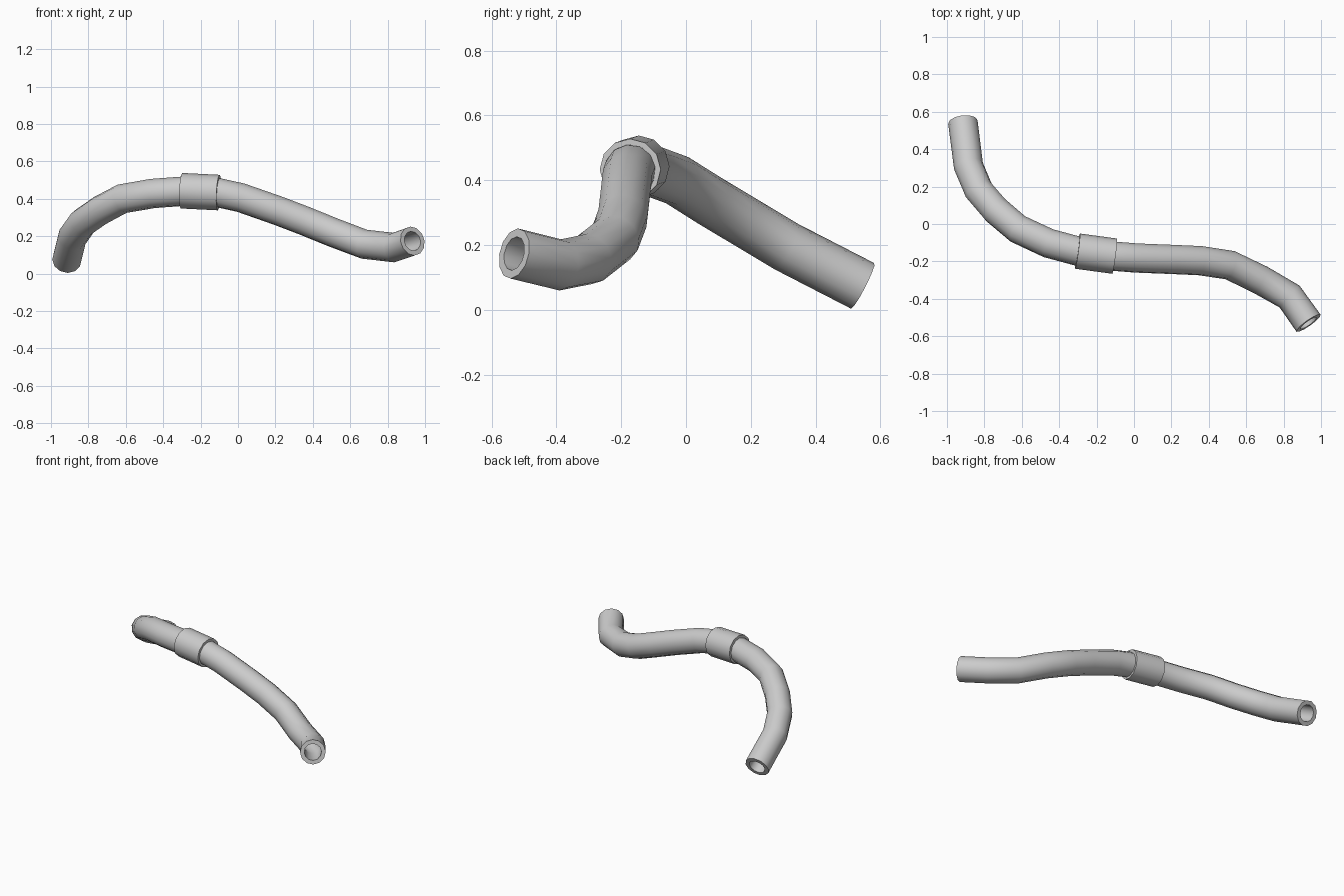
import bpy, bmesh, math
from mathutils import Vector

if "Cube" in bpy.data.objects:
    bpy.data.objects.remove(bpy.data.objects["Cube"])

SIDES = 12


def sweep(name, points, outer, inner):
    """Hollow tube with mitred rings along a path."""
    pts = [Vector(p) for p in points]
    segs = [(b - a).normalized() for a, b in zip(pts, pts[1:])]
    bm = bmesh.new()
    side = segs[0].cross(Vector((0, 0, 1))).normalized()
    shells = ([], [])
    for i, p in enumerate(pts):
        before, after = segs[max(i - 1, 0)], segs[min(i, len(segs) - 1)]
        t = (before + after).normalized()
        side = (side - t * side.dot(t)).normalized()
        up = t.cross(side)
        for shell, r in zip(shells, (outer, inner)):
            shell.append([bm.verts.new(p + r * (side * math.cos(a) + up * math.sin(a)))
                          for a in (2 * math.pi * k / SIDES for k in range(SIDES))])

    def bridge(a, b):
        for k in range(SIDES):
            n = (k + 1) % SIDES
            bm.faces.new((a[k], a[n], b[n], b[k]))

    for shell in shells:
        for a, b in zip(shell, shell[1:]):
            bridge(a, b)
    for end in (0, -1):
        bridge(shells[0][end], shells[1][end])
    bmesh.ops.recalc_face_normals(bm, faces=bm.faces)
    mesh = bpy.data.meshes.new(name)
    bm.to_mesh(mesh)
    bm.free()
    obj = bpy.data.objects.new(name, mesh)
    bpy.context.collection.objects.link(obj)
    bpy.ops.object.select_all(action='DESELECT')
    obj.select_set(True)
    bpy.context.view_layer.objects.active = obj
    bpy.ops.object.shade_smooth_by_angle(angle=math.radians(40))
    return obj


# Bent hose, open at both ends
sweep("hose", [
    (-0.915, 0.545, 0.074), (-0.885, 0.310, 0.195), (-0.830, 0.180, 0.273),
    (-0.738, 0.073, 0.337), (-0.620, -0.027, 0.400), (-0.457, -0.103, 0.428),
    (-0.297, -0.146, 0.440), (-0.100, -0.173, 0.431), (0.014, -0.182, 0.406),
    (0.217, -0.190, 0.335), (0.353, -0.196, 0.283), (0.513, -0.220, 0.218),
    (0.675, -0.298, 0.157), (0.832, -0.388, 0.139), (0.933, -0.530, 0.174),
], 0.079, 0.053)

# Protective collar around the middle of the hose
sweep("collar", [(-0.302, -0.145, 0.443), (-0.103, -0.172, 0.433)], 0.095, 0.076)
